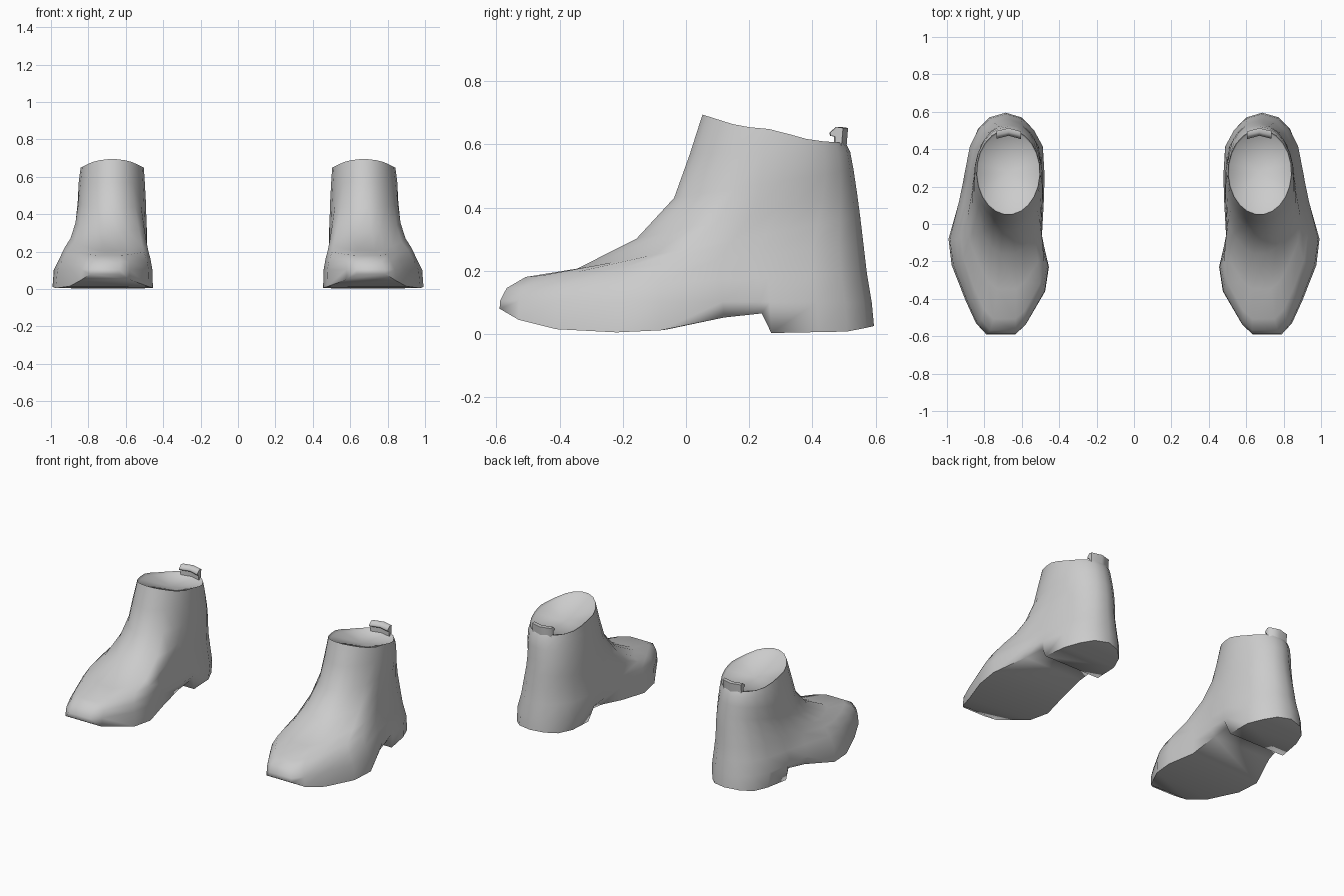
import bpy, bmesh, math

cube = bpy.data.objects.get("Cube")
if cube:
    bpy.data.objects.remove(cube, do_unlink=True)

grey = bpy.data.materials.new("plain_grey")
grey.use_nodes = True
grey.diffuse_color = (0.6, 0.6, 0.6, 1)
grey.node_tree.nodes["Principled BSDF"].inputs["Base Color"].default_value = (0.6, 0.6, 0.6, 1)

# Outline of the left boot just above the sole: toe, outer side, heel, inner side
OUTLINE = [(.79, -.59), (.845, -.53), (.90, -.41), (.975, -.22), (.995, -.08), (.945, .12),
           (.92, .24), (.915, .27), (.885, .42), (.84, .51), (.775, .57), (.685, .595),
           (.60, .57), (.535, .51), (.485, .42), (.476, .27), (.476, .24), (.48, .12),
           (.49, -.06), (.455, -.23), (.475, -.36), (.58, -.54), (.635, -.59)]
N = len(OUTLINE)
# Along y: height of the underside, tuck of its edge towards the middle, height of the rim
UNDER = [(-.59, .08), (-.53, .045), (-.41, .015), (-.22, .005), (-.07, .012),
         (.12, .052), (.24, .065), (.27, .003), (.53, .008), (.59, .025)]
TUCK = [(-.59, 1), (-.10, 1), (.12, .88), (.24, .86), (.27, .9), (.45, .92), (.59, 1)]
RIM = [(.05, .695), (.17, .657), (.27, .648), (.40, .612), (.50, .605)]

# Rings: front y, front z, back y, back z, inner x, outer x, roundness
RINGS = [(-.59, .105, .585, .10, .458, .985, 0),
         (-.57, .145, .57, .19, .465, .955, .05),
         (-.51, .180, .56, .28, .472, .93, .2),
         (-.35, .205, .55, .37, .475, .90, .35),
         (-.16, .300, .54, .45, .482, .875, .58),
         (-.04, .430, .53, .52, .49, .862, .85),
         (.01, .570, .52, .575, .498, .852, 1),
         (.05, .695, .505, .605, .503, .842, 1)]


def sample(profile, y):
    if y <= profile[0][0]:
        return profile[0][1]
    for (y0, z0), (y1, z1) in zip(profile, profile[1:]):
        if y <= y1:
            return z0 + (z1 - z0) * (y - y0) / (y1 - y0)
    return profile[-1][1]


def ring_points(yf, zf, yb, zb, xi, xo, rnd):
    pts = []
    for i, (sx, sy) in enumerate(OUTLINE):
        a = (i + .5) / N * 2 * math.pi
        u = (sx - .725) / .27 * (1 - rnd) + math.sin(a) * rnd
        v = sy / .592 * (1 - rnd) - math.cos(a) * rnd
        t = (v + 1) / 2
        pts.append(((xi + xo) / 2 + u * (xo - xi) / 2, yf + t * (yb - yf), zf + t * (zb - zf)))
    return pts


def shrink(pts, s, dz):
    cx = sum(p[0] for p in pts) / N
    cy = sum(p[1] for p in pts) / N
    return [(cx + (x - cx) * s, cy + (y - cy) * s, z + dz) for x, y, z in pts]


def finish(bm, name, side):
    for v in bm.verts:
        v.co.x *= side
    bmesh.ops.recalc_face_normals(bm, faces=bm.faces)
    me = bpy.data.meshes.new(name)
    bm.to_mesh(me)
    bm.free()
    me.materials.append(grey)
    ob = bpy.data.objects.new(name, me)
    bpy.context.collection.objects.link(ob)
    bpy.ops.object.select_all(action='DESELECT')
    ob.select_set(True)
    bpy.context.view_layer.objects.active = ob
    bpy.ops.object.shade_smooth_by_angle(angle=math.radians(75))


def boot(name, side):
    bm = bmesh.new()
    edge = [(.70 + (x - .70) * sample(TUCK, y), y, sample(UNDER, y)) for x, y in OUTLINE]
    body = [ring_points(*r) for r in RINGS]
    body[-1] = [(x, y, sample(RIM, y)) for x, y, z in body[-1]]
    # Outer wall, then a shallow hollow inside the rim
    loops = [edge] + body + [shrink(body[-1], .96, -.015)]
    rows = [[bm.verts.new(p) for p in loop] for loop in loops]
    for a, b in zip(rows, rows[1:]):
        for i in range(N):
            j = (i + 1) % N
            bm.faces.new((a[i], a[j], b[j], b[i]))
    # Sole, strip by strip from toe to heel
    s, half = rows[0], N // 2
    for i in range(half - 1):
        bm.faces.new((s[i], s[i + 1], s[N - 2 - i], s[N - 1 - i]))
    bm.faces.new((s[half - 1], s[half], s[half + 1]))
    # Floor of the opening
    top = rows[-1]
    mid = bm.verts.new((.673, .28, .605))
    for i in range(N):
        bm.faces.new((top[i], top[(i + 1) % N], mid))
    finish(bm, name, side)


def pull_tab(name, side):
    # Small hooked loop at the back of the rim
    bm = bmesh.new()
    profile = [(.487, .58), (.507, .58), (.513, .652), (.492, .655), (.472, .637), (.474, .627), (.487, .625)]
    rows = [[bm.verts.new((x, y + dy, z)) for y, z in profile]
            for x, dy in ((.605, -.018), (.67, 0), (.735, -.016))]
    n = len(profile)
    for a, b in zip(rows, rows[1:]):
        for i in range(n):
            j = (i + 1) % n
            bm.faces.new((a[i], a[j], b[j], b[i]))
    bm.faces.new(rows[0])
    bm.faces.new(rows[-1])
    finish(bm, name, side)


for label, side in (("left", 1), ("right", -1)):
    boot(label + "_boot", side)
    pull_tab(label + "_pull_tab", side)
